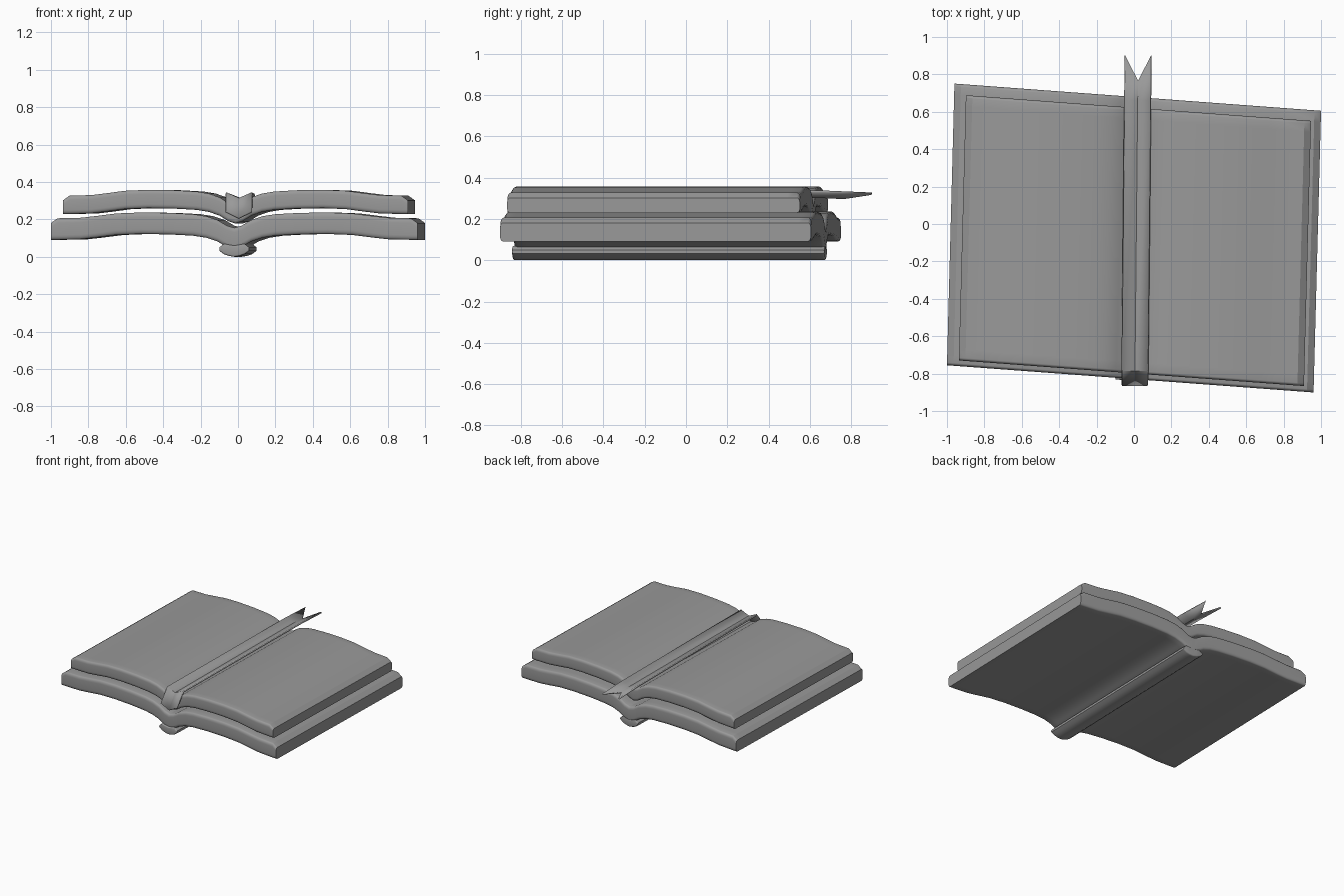
import bpy
import math

if "Cube" in bpy.data.objects:
    bpy.data.objects.remove(bpy.data.objects["Cube"])

grey = bpy.data.materials.new("plain_grey")
grey.use_nodes = True
grey.diffuse_color = (0.32, 0.32, 0.32, 1)
grey.node_tree.nodes["Principled BSDF"].inputs["Base Color"].default_value = (0.32, 0.32, 0.32, 1)


def make_object(name, verts, faces, angle):
    mesh = bpy.data.meshes.new(name)
    mesh.from_pydata(verts, [], faces)
    mesh.materials.append(grey)
    obj = bpy.data.objects.new(name, mesh)
    bpy.context.collection.objects.link(obj)
    bpy.ops.object.select_all(action="DESELECT")
    obj.select_set(True)
    bpy.context.view_layer.objects.active = obj
    bpy.ops.object.shade_smooth_by_angle(angle=math.radians(angle))
    return obj


def skewed(u, v, z, centre):
    """Place a point on the slightly skewed book outline."""
    return (centre[0] + u + 0.0266 * v, centre[1] + v - 0.0742 * u, z)


def slab(name, half, half_length, centre, round_y, round_z):
    """Extrude a mirrored section of (u, bottom, top) with rounded front and back."""
    section = [(-u, b, t) for u, b, t in reversed(half[1:])] + half
    steps = 4
    stations = []
    for i in range(steps + 1):
        a = math.pi / 2 * (1 - i / steps)
        stations.append((half_length - round_y * (1 - math.sin(a)), round_z * (1 - math.cos(a))))
    # sort from the very end inward, then add a holding loop
    stations = [(half_length - round_y + round_y * math.sin(math.pi / 2 * (1 - i / steps)),
                 round_z * (1 - math.cos(math.pi / 2 * (1 - i / steps)))) for i in range(steps + 1)]
    stations.append((half_length - 4 * round_y, 0))
    rings = [(-v, d) for v, d in stations] + list(reversed(stations))
    n = len(section)
    verts, faces = [], []
    for v, d in rings:
        verts += [skewed(u, v, b + d, centre) for u, b, t in section]
        verts += [skewed(u, v, t - d, centre) for u, b, t in reversed(section)]
    m = 2 * n
    for r in range(len(rings) - 1):
        for i in range(m):
            j = (i + 1) % m
            faces.append((r * m + i, r * m + j, (r + 1) * m + j, (r + 1) * m + i))
    last = (len(rings) - 1) * m
    for i in range(n - 1):
        cap = (i, m - 1 - i, m - 2 - i, i + 1)
        faces.append(cap)
        faces.append(tuple(last + k for k in reversed(cap)))
    return make_object(name, verts, faces, 33)


# Shared wave of the open book: distance from the fold, height of underside
wave = [(0, 0.04), (0.04, 0.052), (0.09, 0.082), (0.15, 0.102), (0.22, 0.113),
        (0.35, 0.12), (0.5, 0.122), (0.63, 0.117), (0.74, 0.103), (0.82, 0.094)]


def leaf_section(scale, lift, thick, edge):
    half = [(u * scale, z + lift, z + lift + thick) for u, z in wave]
    base = 0.091 + lift
    half.append((edge - 0.035, base, base + thick))
    half.append((edge, base, base + thick - 0.025))
    return half


# Cover and page block
slab("cover", leaf_section(1, 0, 0.115, 0.98), 0.753, (0, -0.075), 0.015, 0.025)
slab("page_block", leaf_section(0.94, 0.138, 0.098, 0.9225), 0.709, (0.005, -0.089), 0.015, 0.022)

# Spine strip under the fold
slab("spine", [(0, 0, 0.06), (0.03, 0.005, 0.065), (0.055, 0.014, 0.07), (0.08, 0.032, 0.05)],
     0.757, (0, -0.08), 0.012, 0.008)

# Bookmark ribbon, creased lengthwise: (y, height of edges, depth of crease)
path = [(-0.865, 0.245, 0.035), (-0.785, 0.345, 0.03), (0.66, 0.338, 0.025), (0.9, 0.328, 0.02)]
verts, faces = [], []
for y, z, dip in path:
    for side in (-1, 0, 1):
        notch = 0.135 if y == 0.9 and side == 0 else 0
        verts.append((0.013 + 0.01 * y + 0.068 * side, y - notch, z - dip * (side == 0)))
for r in range(len(path) - 1):
    for c in range(2):
        k = r * 3 + c
        faces.append((k, k + 1, k + 4, k + 3))
ribbon = make_object("bookmark_ribbon", verts, faces, 20)
solid = ribbon.modifiers.new("thickness", "SOLIDIFY")
solid.thickness = 0.012
